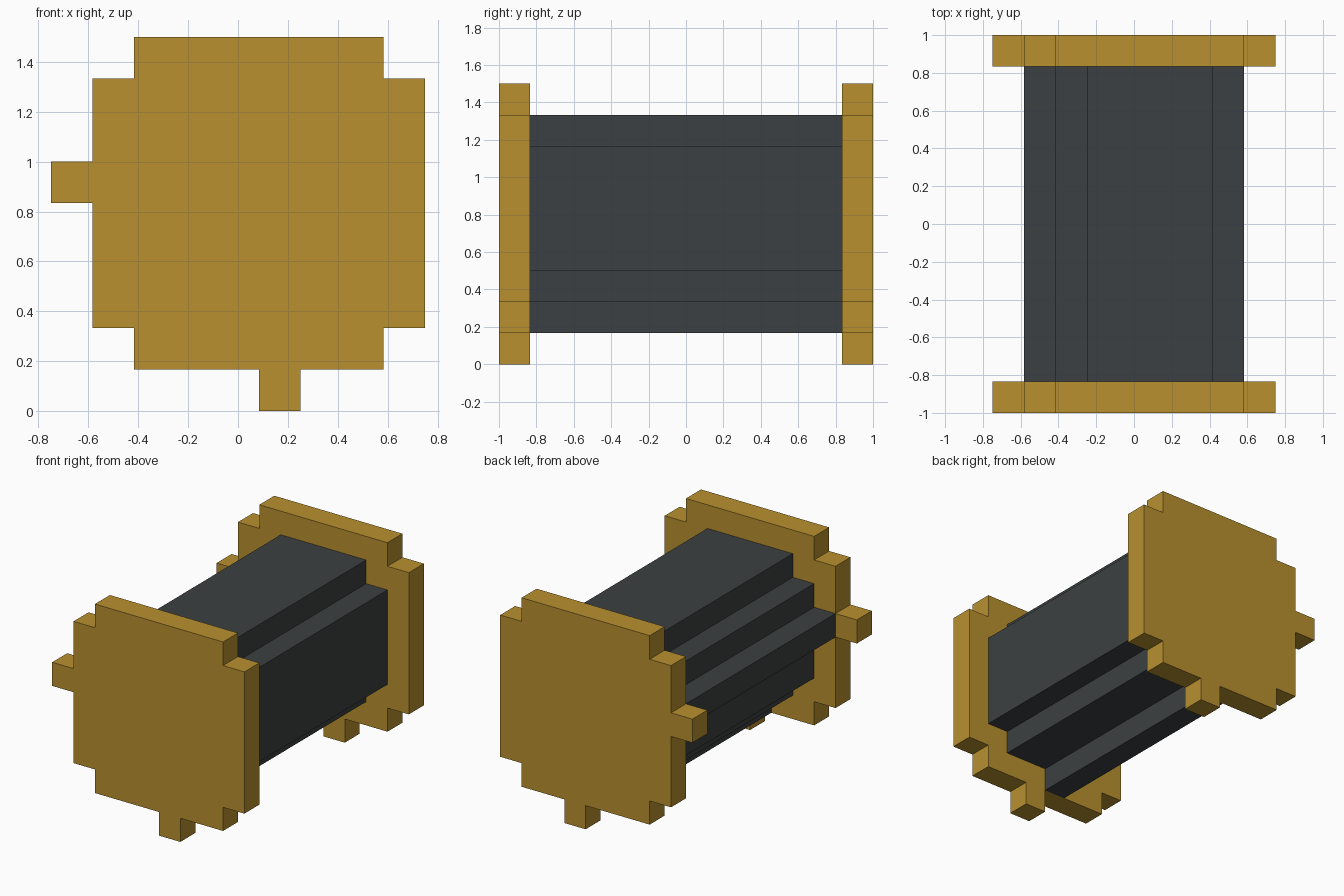
import bpy, bmesh

if "Cube" in bpy.data.objects:
    bpy.data.objects.remove(bpy.data.objects["Cube"])

U = 1 / 6  # size of one grid block


def material(name, color):
    m = bpy.data.materials.new(name)
    m.diffuse_color = (*color, 1)
    m.use_nodes = True
    m.node_tree.nodes["Principled BSDF"].inputs["Base Color"].default_value = m.diffuse_color
    return m


def prism(name, outline, y0, y1, mat):
    """Extrude an (x, z) outline in block units from y0 to y1."""
    bm = bmesh.new()
    face = bm.faces.new([bm.verts.new((x * U, y0 * U, z * U)) for x, z in outline])
    ext = bmesh.ops.extrude_face_region(bm, geom=[face], use_keep_orig=True)
    top = [v for v in ext["geom"] if isinstance(v, bmesh.types.BMVert)]
    bmesh.ops.translate(bm, verts=top, vec=(0, (y1 - y0) * U, 0))
    bmesh.ops.recalc_face_normals(bm, faces=bm.faces)
    mesh = bpy.data.meshes.new(name)
    bm.to_mesh(mesh)
    bm.free()
    mesh.materials.append(mat)
    obj = bpy.data.objects.new(name, mesh)
    bpy.context.collection.objects.link(obj)
    return obj


gold = material("gold", (0.48, 0.28, 0.028))
dark = material("dark_grey", (0.045, 0.051, 0.054))

# Stepped end plates with a side tab and a bottom tab
plate = [(-2.5, 9), (-2.5, 8), (-3.5, 8), (-3.5, 6), (-4.5, 6), (-4.5, 5),
         (-3.5, 5), (-3.5, 2), (-2.5, 2), (-2.5, 1), (0.5, 1), (0.5, 0),
         (1.5, 0), (1.5, 1), (3.5, 1), (3.5, 2), (4.5, 2), (4.5, 8),
         (3.5, 8), (3.5, 9)]
for name, y in (("front_plate", -6), ("back_plate", 5)):
    prism(name, plate, y, y + 1, gold)

# Stepped core running between the plates, with its own side and bottom ribs
core = [(-1.5, 8), (-1.5, 7), (-2.5, 7), (-2.5, 6), (-3.5, 6), (-3.5, 5),
        (-2.5, 5), (-2.5, 3), (-1.5, 3), (-1.5, 2), (-0.5, 2), (-0.5, 1),
        (0.5, 1), (0.5, 2), (2.5, 2), (2.5, 3), (3.5, 3), (3.5, 7),
        (2.5, 7), (2.5, 8)]
prism("core", core, -5, 5, dark)
